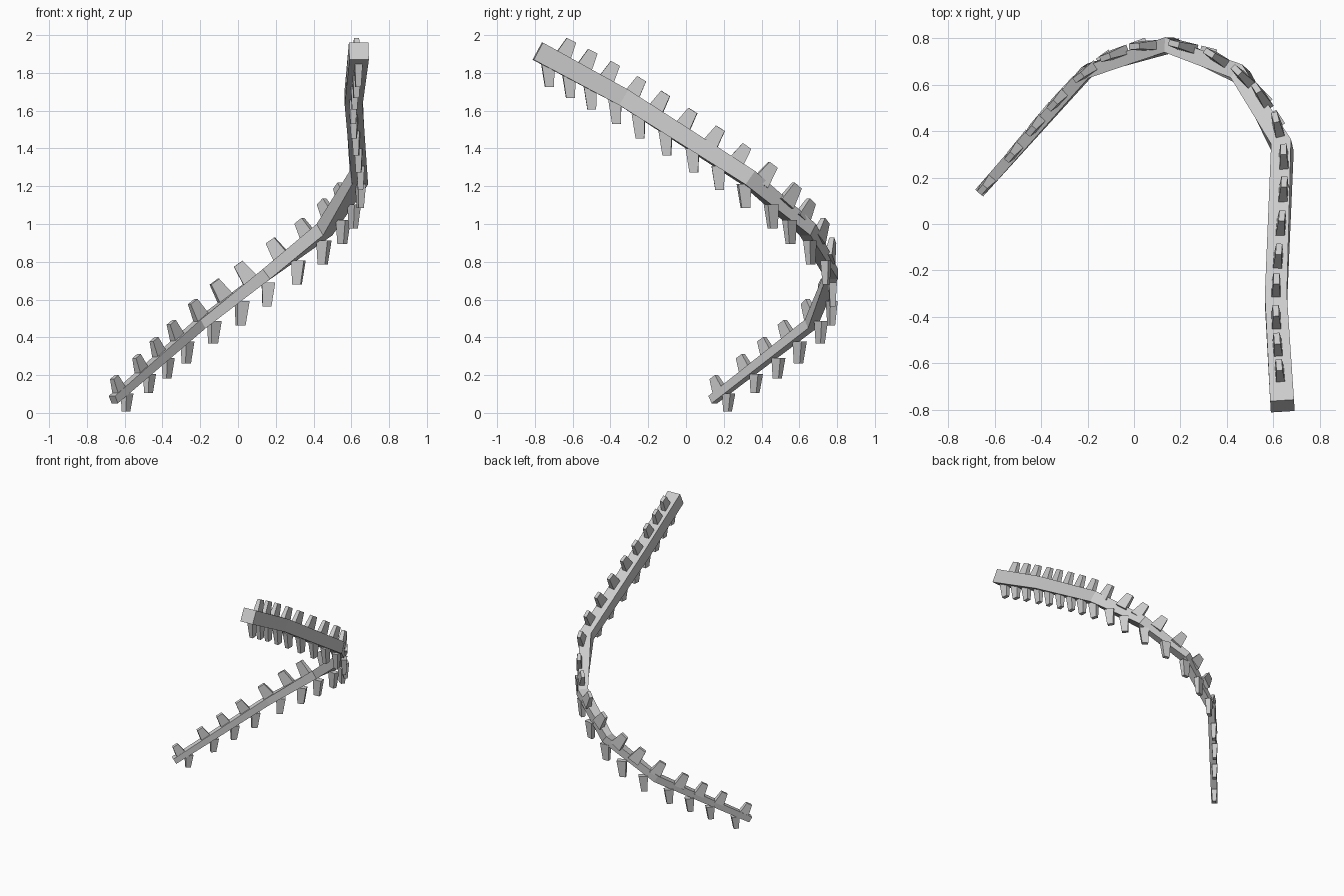
import bpy, bmesh
from mathutils import Vector

if "Cube" in bpy.data.objects:
    bpy.data.objects.remove(bpy.data.objects["Cube"])

# Tail path from thin tip to thick root, with square section widths
PATH = [Vector(p) for p in [(-.66, .142, .07), (-.2, .66, .47), (.152, .772, .735),
                            (.458, .645, .97), (.64, .33, 1.245), (.612, -.33, 1.67),
                            (.64, -.785, 1.915)]]
WIDTH = [.045, .055, .065, .075, .088, .095, .103]
SPIKE_AT = [.08, .33, .53, .74, 1.04, 1.39, 1.78, 2.28, 2.74, 3.17, 3.5, 3.88,
            4.15, 4.36, 4.56, 4.76, 4.955, 5.21, 5.465, 5.73]
UP = Vector((0, 0, 1))


def smooth_point(t):
    """Point and tangent on a Catmull-Rom curve through the path."""
    i = min(int(t), len(PATH) - 2)
    f = t - i
    b, c = PATH[i], PATH[i + 1]
    a = PATH[i - 1] if i > 0 else 2 * b - c
    d = PATH[i + 2] if i + 2 < len(PATH) else 2 * c - b
    k1, k2, k3 = c - a, 2 * a - 5 * b + 4 * c - d, 3 * b - a - 3 * c + d
    pos = b + .5 * (k1 * f + k2 * f * f + k3 * f ** 3)
    tan = .5 * (k1 + 2 * k2 * f + 3 * k3 * f * f)
    return pos, tan.normalized()


def frame(tan):
    side = tan.cross(UP).normalized()
    return side, side.cross(tan).normalized()


def rectangle(c, u, v, w, h):
    return [c + u * w * sx / 2 + v * h * sy / 2
            for sx, sy in ((-1, -1), (1, -1), (1, 1), (-1, 1))]


def loft(bm, rings):
    vs = [[bm.verts.new(p) for p in r] for r in rings]
    for r, s in zip(vs, vs[1:]):
        for k in range(4):
            n = (k + 1) % 4
            bm.faces.new((r[k], r[n], s[n], s[k]))
    bm.faces.new(vs[0])
    bm.faces.new(vs[-1])


def finish(bm, name):
    bmesh.ops.recalc_face_normals(bm, faces=bm.faces)
    me = bpy.data.meshes.new(name)
    bm.to_mesh(me)
    bm.free()
    bpy.context.collection.objects.link(bpy.data.objects.new(name, me))


# Square tapered tail body
bm = bmesh.new()
rings = []
for i, p in enumerate(PATH):
    a, b = PATH[max(i - 1, 0)], PATH[min(i + 1, len(PATH) - 1)]
    din = (p - a).normalized() if i else Vector()
    dout = (b - p).normalized() if i < len(PATH) - 1 else Vector()
    side, nor = frame((din + dout).normalized())
    rings.append(rectangle(p, side, nor, WIDTH[i], WIDTH[i]))
loft(bm, rings)
finish(bm, "tail_body")

# Upper spikes square to the path, lower spikes hanging straight down
upper, lower = bmesh.new(), bmesh.new()
for i, t in enumerate(SPIKE_AT):
    p, tan = smooth_point(t)
    side, nor = frame(tan)
    reach = .1 + .034 * min(1, i / 5)
    grow = .8 + .2 * min(1, i / 5)
    loft(upper, [rectangle(p + nor * .015, side, tan, .042, .09 * grow),
                 rectangle(p + nor * reach, side, tan, .026, .055 * grow)])
    flat = Vector((tan.x, tan.y, 0)).normalized()
    tip = p - (nor + UP * .15).normalized() * (reach + .006)
    root = tip + UP * reach * .95 + flat * .008
    loft(lower, [rectangle(root, side, flat, .042, .07 * grow),
                 rectangle(tip, side, flat, .028, .046 * grow)])
finish(upper, "upper_spikes")
finish(lower, "lower_spikes")
